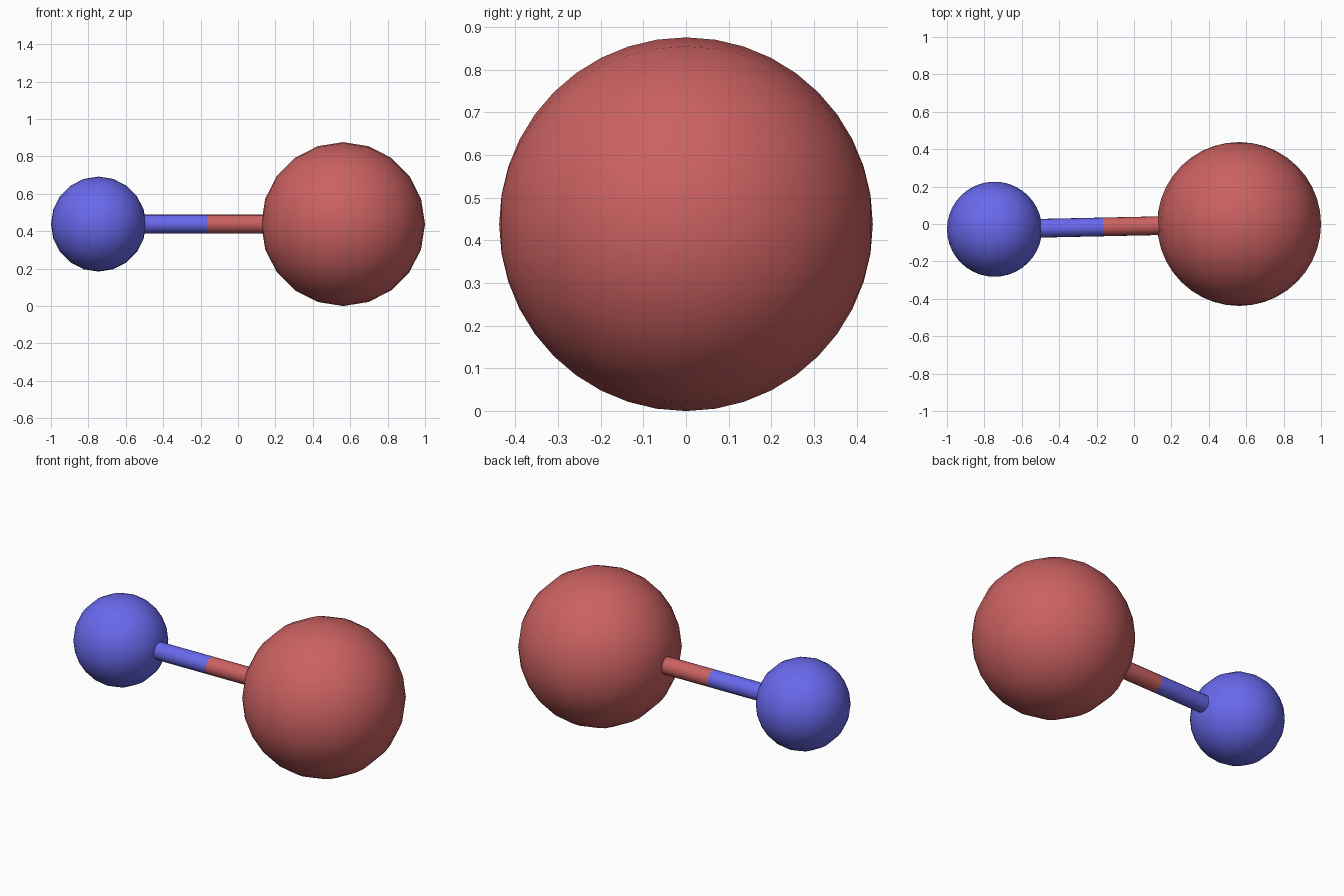
import bpy
from math import pi
from mathutils import Vector

if "Cube" in bpy.data.objects:
    bpy.data.objects.remove(bpy.data.objects["Cube"])

SIDES = 20
BOND_RADIUS = 0.05
small_center = Vector((-0.746, -0.028, 0.438))
large_center = Vector((0.562, 0.0, 0.438))


def make_material(name, color):
    mat = bpy.data.materials.new(name)
    mat.diffuse_color = color
    mat.use_nodes = True
    mat.node_tree.nodes["Principled BSDF"].inputs["Base Color"].default_value = mat.diffuse_color
    return mat


def finish(name, mat):
    obj = bpy.context.object
    obj.name = name
    obj.data.materials.append(mat)
    bpy.ops.object.shade_smooth_by_angle()


def ball(name, center, radius, mat):
    # poles lie along y, so the front outline has 20 sides
    bpy.ops.mesh.primitive_uv_sphere_add(
        segments=SIDES, ring_count=SIDES, radius=radius,
        location=center, rotation=(pi / 2, 0, 0))
    finish(name, mat)


def rod(name, start, end, mat):
    axis = end - start
    bpy.ops.mesh.primitive_cylinder_add(
        vertices=SIDES, radius=BOND_RADIUS, depth=axis.length,
        location=(start + end) / 2,
        rotation=axis.to_track_quat('Z', 'Y').to_euler())
    finish(name, mat)


red = make_material("red", (0.6, 0.12, 0.12, 1))
blue = make_material("blue", (0.14, 0.14, 0.85, 1))

# two atoms
ball("small_ball", small_center, 0.254, blue)
ball("large_ball", large_center, 0.438, red)

# two-coloured bond, changing colour at x = -0.165
fraction = (-0.165 - small_center.x) / (large_center.x - small_center.x)
split = small_center.lerp(large_center, fraction)
rod("small_ball_bond", small_center, split, blue)
rod("large_ball_bond", split, large_center, red)
